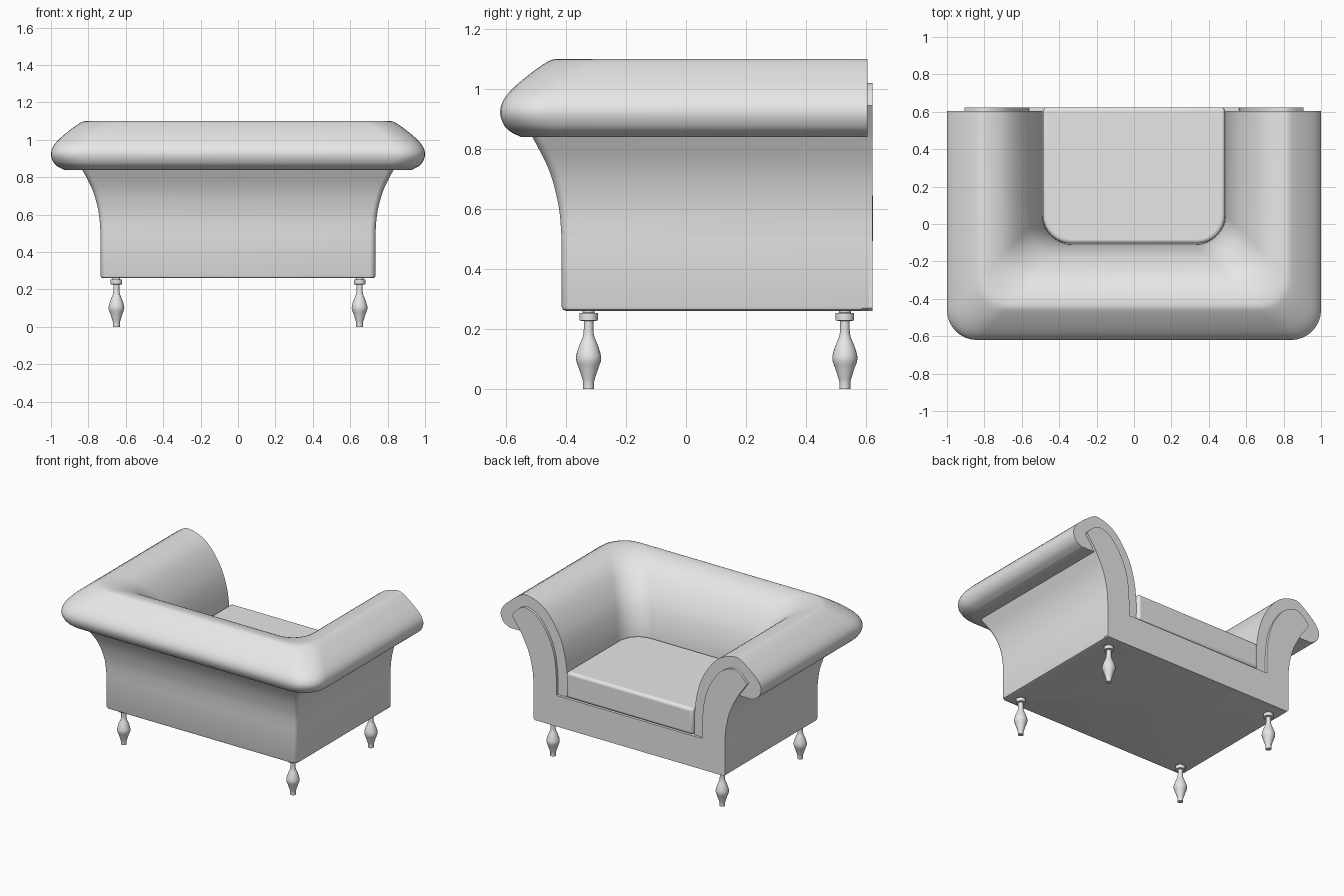
import bpy
import bmesh
import math

cube = bpy.data.objects.get("Cube")
if cube:
    bpy.data.objects.remove(cube, do_unlink=True)

GREY = (0.8, 0.8, 0.8, 1)
fabric = bpy.data.materials.new("light_grey")
fabric.use_nodes = True
fabric.diffuse_color = GREY
fabric.node_tree.nodes["Principled BSDF"].inputs["Base Color"].default_value = GREY


def finish(name, bm, bevel=0, angle=40):
    bmesh.ops.recalc_face_normals(bm, faces=bm.faces)
    mesh = bpy.data.meshes.new(name)
    bm.to_mesh(mesh)
    bm.free()
    obj = bpy.data.objects.new(name, mesh)
    bpy.context.collection.objects.link(obj)
    mesh.materials.append(fabric)
    bpy.ops.object.select_all(action='DESELECT')
    obj.select_set(True)
    bpy.context.view_layer.objects.active = obj
    if bevel:
        mod = obj.modifiers.new("soft_edges", 'BEVEL')
        mod.width = bevel
        mod.segments = 4
        mod.limit_method = 'ANGLE'
        mod.angle_limit = math.radians(50)
    bpy.ops.object.shade_smooth_by_angle(angle=math.radians(angle))
    return obj


def smooth(points, steps=5):
    """Catmull-Rom curve through the points."""
    pts = [points[0]] + points + [points[-1]]
    out = []
    for a, b, c, d in zip(pts, pts[1:], pts[2:], pts[3:]):
        for i in range(steps):
            t = i / steps
            out.append(tuple(0.5 * (2 * q + (r - p) * t + (2 * p - 5 * q + 4 * r - s) * t * t
                                    + (3 * q - p - 3 * r + s) * t ** 3)
                             for p, q, r, s in zip(a, b, c, d)))
    return out + [points[-1]]


def u_path(x, shift, radius, end, steps=8):
    """U-shaped path, open towards +y, with rounded corners."""
    back = shift - x
    half = [(x, end)]
    for i in range(steps + 1):
        a = math.pi / 2 * i / steps
        half.append((x - radius + radius * math.cos(a), back + radius - radius * math.sin(a)))
    return half + [(-px, py) for px, py in reversed(half)]


def u_sweep(bm, profile, shift, radius, end, closed):
    rows = [[bm.verts.new((px, py, z)) for px, py in u_path(x, shift, radius, end)]
            for x, z in profile]
    pairs = list(zip(rows, rows[1:]))
    if closed:
        pairs.append((rows[-1], rows[0]))
    for r, s in pairs:
        for i in range(len(r) - 1):
            bm.faces.new((r[i], r[i + 1], s[i + 1], s[i]))
    return rows


def prism(points, axis, low, high):
    """Extrude an outline along y or z."""
    bm = bmesh.new()
    place = (lambda p, h: (p[0], h, p[1])) if axis == 'y' else (lambda p, h: (p[0], p[1], h))
    lower = [bm.verts.new(place(p, low)) for p in points]
    upper = [bm.verts.new(place(p, high)) for p in points]
    bm.faces.new(lower)
    bm.faces.new(upper)
    for i in range(len(points)):
        j = (i + 1) % len(points)
        bm.faces.new((lower[i], lower[j], upper[j], upper[i]))
    return bm


# Padded back and arms with the rolled top
roll = smooth([(.49, .47), (.49, .62), (.505, .75), (.545, .88), (.62, 1.0), (.7, 1.07),
               (.8, 1.1), (.86, 1.08), (.965, .995), (1.0, .93), (.98, .87), (.93, .84)])
roll += [(.8, .84), (.62, .47)]
bm = bmesh.new()
rows = u_sweep(bm, roll, .38, .16, .605, True)
bm.faces.new([r[0] for r in rows])
bm.faces.new([r[-1] for r in rows])
finish("padded_back_and_arms", bm)

# Outer shell flaring up to the roll
flare = smooth([(.735, .5), (.745, .61), (.777, .73), (.835, .845)])
bm = bmesh.new()
rows = u_sweep(bm, [(.72, .26), (.731, .264), (.735, .275)] + flare, .32, .03, .61, False)
bm.faces.new(rows[0])
finish("outer_shell", bm)

# Front panel following the scroll of both arms
inner = smooth([(.56, .475), (.562, .62), (.578, .75), (.617, .86), (.68, .955),
                (.74, 1.003), (.8, 1.02), (.85, 1.0), (.905, .945)])
half = [(.725, .26), (.735, .27)] + flare + list(reversed(inner))
panel = half + [(-x, z) for x, z in reversed(half)]
finish("front_panel", prism(panel, 'y', .585, .622), angle=30)

# Deck under the cushion
deck = [(.6, -.25), (.6, .6), (-.6, .6), (-.6, -.25)]
finish("seat_deck", prism(deck, 'z', .3, .475))

# Seat cushion with round back corners
outline = u_path(.487, .382, .15, .624)
finish("seat_cushion", prism(outline, 'z', .478, .66), bevel=.02)

# Turned legs
turning = [(0, 0), (.018, 0), (.018, .022)]
turning += smooth([(.02, .03), (.031, .065), (.042, .1), (.034, .137), (.019, .175), (.016, .2)], 4)
turning += [(.016, .226), (.031, .228), (.031, .253), (.02, .254), (.02, .265), (0, .265)]
for side, x in (("left", .65), ("right", -.65)):
    for end, y in (("front", -.325), ("back", .53)):
        bm = bmesh.new()
        verts = [bm.verts.new((r, 0, z)) for r, z in turning]
        edges = [bm.edges.new(e) for e in zip(verts, verts[1:])]
        bmesh.ops.spin(bm, geom=verts + edges, cent=(0, 0, 0), axis=(0, 0, 1),
                       angle=math.tau, steps=24)
        bmesh.ops.remove_doubles(bm, verts=bm.verts, dist=.0005)
        leg = finish(f"{end}_{side}_leg", bm)
        leg.location = (x, y, 0)
